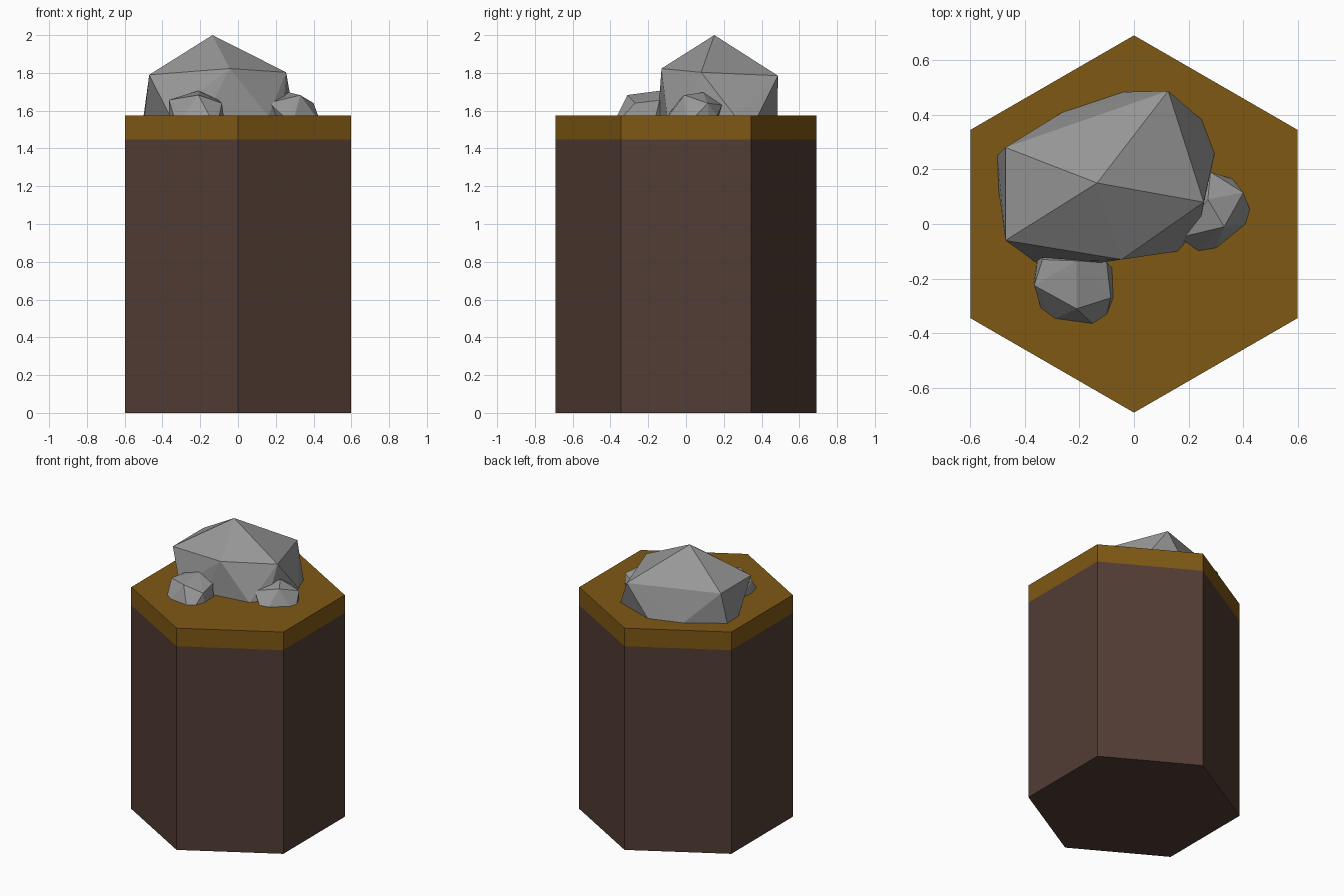
import bpy, bmesh, math

if "Cube" in bpy.data.objects:
    bpy.data.objects.remove(bpy.data.objects["Cube"])


def material(name, rgb):
    m = bpy.data.materials.new(name)
    m.diffuse_color = (*rgb, 1)
    m.use_nodes = True
    m.node_tree.nodes["Principled BSDF"].inputs["Base Color"].default_value = m.diffuse_color
    return m


BROWN = material("dark earth brown", (0.084, 0.046, 0.035))
GOLD = material("ochre soil", (0.21, 0.098, 0.007))
GREY = material("stone grey", (0.31, 0.31, 0.31))

TOP = 1.575    # ground level of the tile
BAND = 1.447   # lower edge of the soil layer


def add_object(name, bm, mats):
    mesh = bpy.data.meshes.new(name)
    bmesh.ops.recalc_face_normals(bm, faces=bm.faces[:])
    bm.to_mesh(mesh)
    bm.free()
    for m in mats:
        mesh.materials.append(m)
    ob = bpy.data.objects.new(name, mesh)
    bpy.context.collection.objects.link(ob)
    return ob


# Hexagonal column with a cut line separating earth and top soil
bm = bmesh.new()
R = 0.69
ring = [bm.verts.new((R * math.sin(i * math.pi / 3), R * math.cos(i * math.pi / 3), 0))
        for i in range(6)]
base = bm.faces.new(ring)
ext = bmesh.ops.extrude_face_region(bm, geom=[base], use_keep_orig=True)
for v in ext["geom"]:
    if isinstance(v, bmesh.types.BMVert):
        v.co.z = TOP
bmesh.ops.bisect_plane(bm, geom=bm.verts[:] + bm.edges[:] + bm.faces[:],
                       plane_co=(0, 0, BAND), plane_no=(0, 0, 1))
for f in bm.faces:
    f.material_index = 1 if f.calc_center_median().z > BAND else 0
add_object("hex_column", bm, [BROWN, GOLD])


# Faceted rocks: hull around upper corners and the outline on the ground
def rock(name, upper, outline):
    bm = bmesh.new()
    for p in upper:
        bm.verts.new(p)
    for x, y in outline:
        bm.verts.new((x, y, TOP - 0.004))
    res = bmesh.ops.convex_hull(bm, input=bm.verts[:])
    junk = {g for g in res["geom_interior"] + res["geom_unused"]
            if isinstance(g, bmesh.types.BMVert)}
    if junk:
        bmesh.ops.delete(bm, geom=list(junk), context='VERTS')
    add_object(name, bm, [GREY])


rock("large_rock",
     [(-0.135, 0.15, 2.0), (-0.47, 0.28, 1.79), (-0.47, -0.06, 1.79),
      (-0.045, -0.13, 1.823), (0.255, 0.08, 1.803), (0.125, 0.487, 1.785)],
     [(-0.5, 0.25), (-0.495, 0.12), (-0.36, -0.14), (-0.17, -0.148), (0.16, -0.10),
      (0.24, -0.01), (0.295, 0.26), (0.25, 0.38), (-0.04, 0.483), (-0.26, 0.41)])

rock("front_small_rock",
     [(-0.21, -0.135, 1.706), (-0.365, -0.225, 1.657), (-0.21, -0.31, 1.683),
      (-0.085, -0.27, 1.64), (-0.335, -0.13, 1.665), (-0.10, -0.14, 1.655)],
     [(-0.34, -0.31), (-0.29, -0.347), (-0.15, -0.366), (-0.10, -0.333), (-0.076, -0.27),
      (-0.08, -0.16), (-0.365, -0.21), (-0.35, -0.1), (-0.2, -0.05)])

rock("right_small_rock",
     [(0.33, -0.01, 1.682), (0.40, 0.115, 1.64), (0.27, 0.09, 1.697),
      (0.165, -0.05, 1.642), (0.28, 0.19, 1.63)],
     [(0.425, 0.05), (0.41, 0.0), (0.30, -0.09), (0.24, -0.10), (0.36, 0.165),
      (0.16, 0.0), (0.2, 0.18), (0.395, 0.12)])
